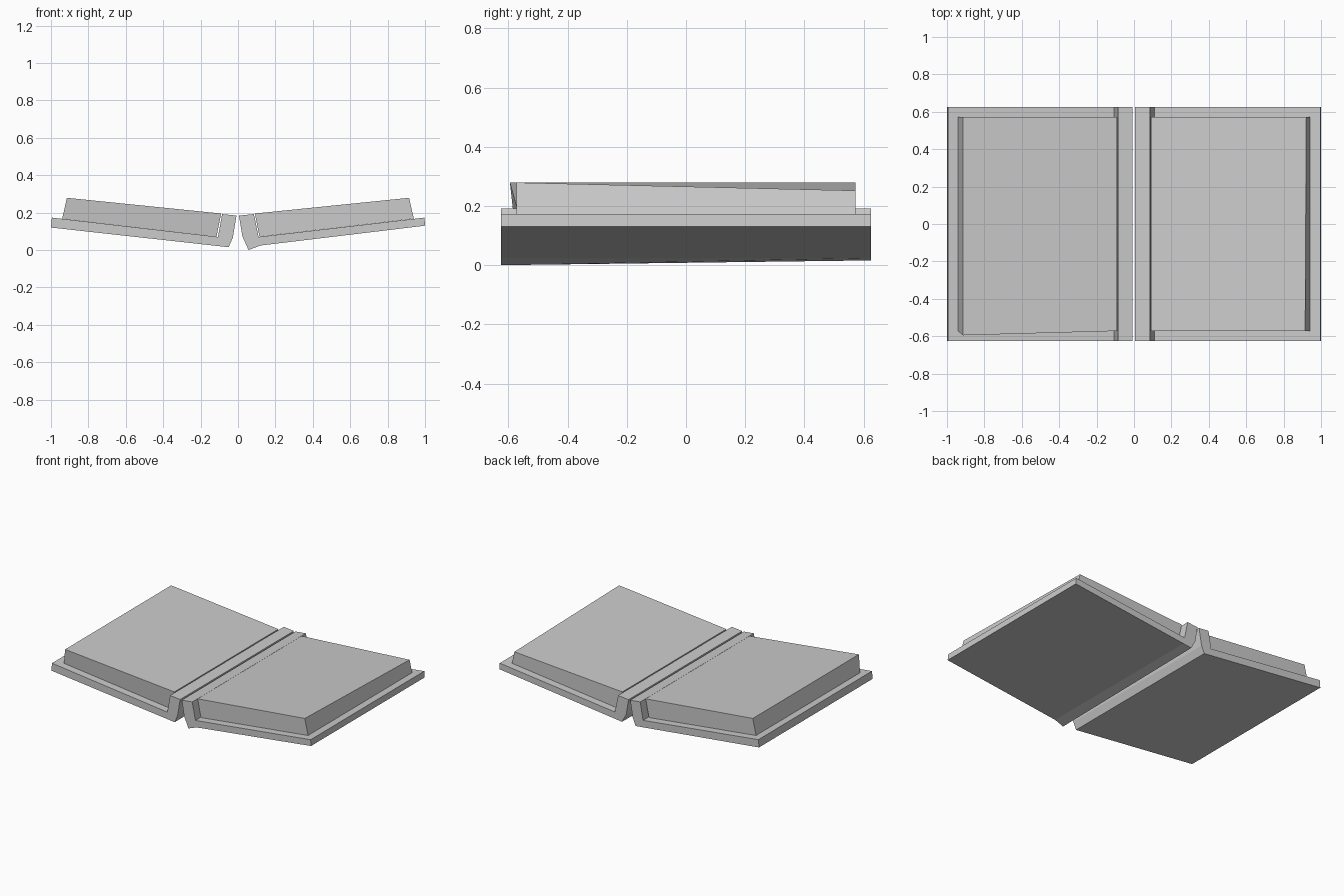
import bpy, bmesh

if "Cube" in bpy.data.objects:
    bpy.data.objects.remove(bpy.data.objects["Cube"])


def prism(name, front, back, y0, y1):
    """Loft an x-z profile from y0 to a matching profile at y1."""
    bm = bmesh.new()
    a = [bm.verts.new((x, y0, z)) for x, z in front]
    b = [bm.verts.new((x, y1, z)) for x, z in back]
    n = len(a)
    bm.faces.new(a)
    bm.faces.new(b[::-1])
    for i in range(n):
        j = (i + 1) % n
        bm.faces.new((a[i], b[i], b[j], a[j]))
    bmesh.ops.recalc_face_normals(bm, faces=bm.faces)
    mesh = bpy.data.meshes.new(name)
    bm.to_mesh(mesh)
    bm.free()
    obj = bpy.data.objects.new(name, mesh)
    bpy.context.collection.objects.link(obj)
    return obj


def flip(points):
    return [(-x, z) for x, z in points]


# Covers: L-shaped boards with a raised spine wall
right_cover = [(1.0, 0.13), (0.997, 0.173), (0.11, 0.07), (0.085, 0.192),
               (0.005, 0.184), (0.023, 0.075), (0.056, 0.0), (0.12, 0.024)]
right_cover_back = right_cover[:6] + [(0.056, 0.016), (0.12, 0.024)]
left_cover = flip([(1.0, 0.12), (0.995, 0.173), (0.107, 0.07), (0.085, 0.192),
                   (0.008, 0.184), (0.028, 0.065), (0.05, 0.015)])
prism("right_cover", right_cover, right_cover_back, -0.625, 0.625)
prism("left_cover", left_cover, left_cover, -0.625, 0.625)

# Page blocks: slanted slabs resting on the covers
pages = [(0.115, 0.071), (0.94, 0.167), (0.915, 0.279), (0.09, 0.195)]
pages_back = [pages[0], pages[1], (0.921, 0.252), pages[3]]
prism("right_pages", pages, pages_back, -0.572, 0.572)
left = prism("left_pages", flip(pages), flip(pages), -0.572, 0.572)

# Slight outward lean of the outer front corner of the left pages
for v in left.data.vertices:
    if v.co.x < -0.9 and v.co.y < 0 and v.co.z > 0.2:
        v.co.y = -0.595
